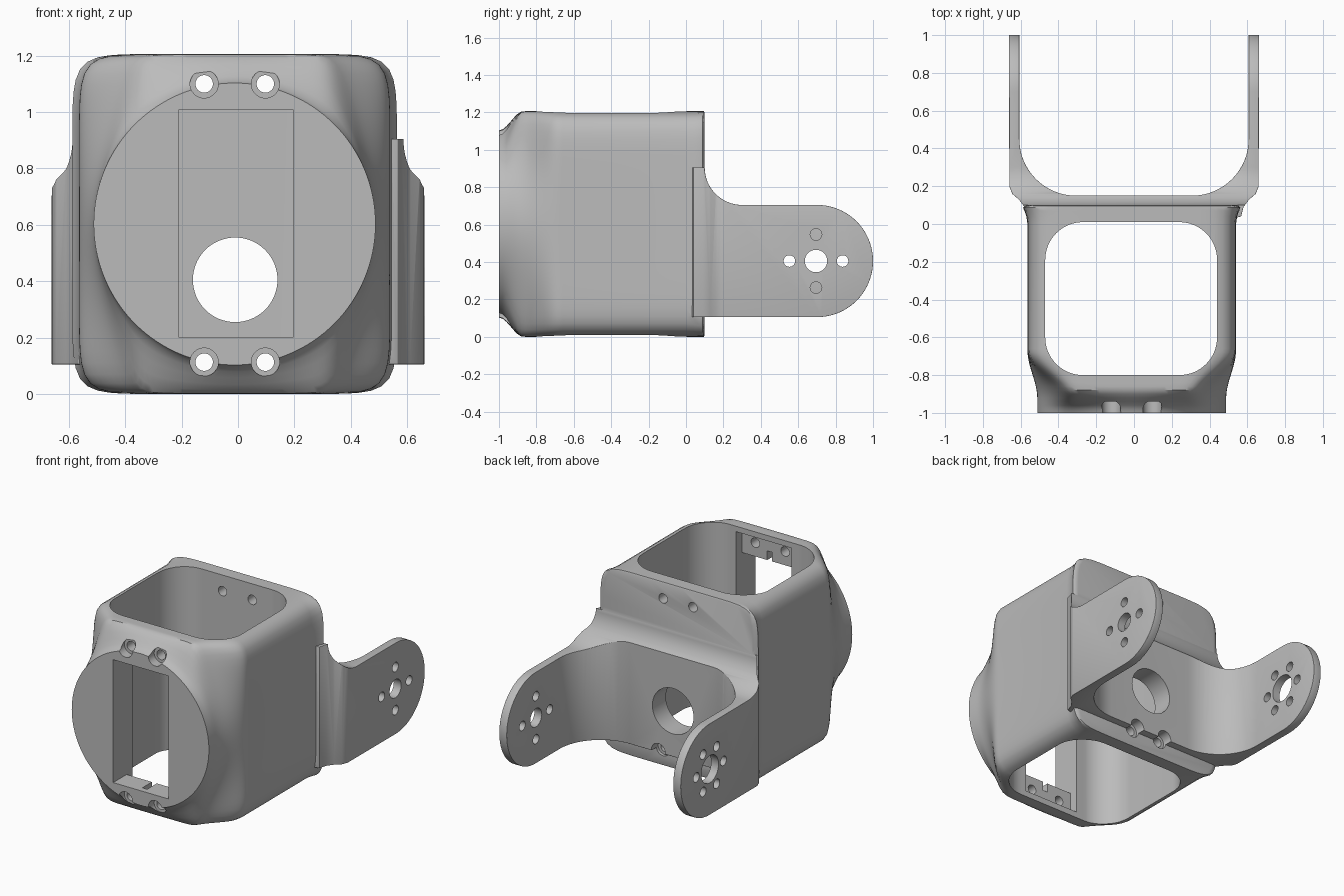
import bpy, bmesh
from math import sin, cos, pi, radians

if "Cube" in bpy.data.objects:
    bpy.data.objects.remove(bpy.data.objects["Cube"])

grey = bpy.data.materials.new("plain_grey")
grey.use_nodes = True
colour = (0.5, 0.5, 0.5, 1)
grey.diffuse_color = colour
grey.node_tree.nodes["Principled BSDF"].inputs["Base Color"].default_value = colour

CX, CZ = -0.012, 0.603  # centre of the housing


def loft(name, rings):
    """Skin a list of equal-length point rings and cap both ends."""
    bm = bmesh.new()
    loops = [[bm.verts.new(p) for p in ring] for ring in rings]
    for a, b in zip(loops, loops[1:]):
        for i in range(len(a)):
            bm.faces.new((a[i - 1], a[i], b[i], b[i - 1]))
    bm.faces.new(loops[0])
    bm.faces.new(loops[-1])
    bmesh.ops.recalc_face_normals(bm, faces=bm.faces)
    mesh = bpy.data.meshes.new(name)
    bm.to_mesh(mesh)
    bm.free()
    mesh.materials.append(grey)
    obj = bpy.data.objects.new(name, mesh)
    bpy.context.collection.objects.link(obj)
    return obj


def prism(name, pts, axis, lo, hi):
    place = {"x": lambda u, v, h: (h, u, v),
             "y": lambda u, v, h: (u, h, v),
             "z": lambda u, v, h: (u, v, h)}[axis]
    return loft(name, [[place(u, v, h) for u, v in pts] for h in (lo, hi)])


def arc(cx, cy, r, start, end, n=16):
    steps = [radians(start + (end - start) * i / n) for i in range(n + 1)]
    return [(cx + r * cos(t), cy + r * sin(t)) for t in steps]


def circle(cx, cy, r, n=40):
    return arc(cx, cy, r, 0, 360, n)[:-1]


def box(x0, x1, y0, y1, r=0):
    if not r:
        return [(x0, y0), (x1, y0), (x1, y1), (x0, y1)]
    return (arc(x1 - r, y1 - r, r, 0, 90) + arc(x0 + r, y1 - r, r, 90, 180)
            + arc(x0 + r, y0 + r, r, 180, 270) + arc(x1 - r, y0 + r, r, 270, 360))


def apply(obj, mod):
    bpy.context.view_layer.objects.active = obj
    bpy.ops.object.modifier_apply(modifier=mod.name)


def combine(obj, other, operation):
    mod = obj.modifiers.new("combine", "BOOLEAN")
    mod.operation, mod.solver, mod.object = operation, "EXACT", other
    apply(obj, mod)
    bpy.data.objects.remove(other)


def ease(t):
    t = min(max(t, 0), 1)
    return t * t * (3 - 2 * t)


def housing_ring(y, grow=0.0, n=128):
    """Round face at the front easing into a rounded rectangle behind."""
    sx, sz = ease((y + 0.92) / 0.25), ease((y + 1) / 0.13)
    a, b = 0.552 + grow, CZ + min(grow, 0)
    ring = []
    for i in range(n):
        c, s = cos(2 * pi * i / n), sin(2 * pi * i / n)
        r = (abs(c / a) ** 10 + abs(s / b) ** 10) ** -0.1
        ring.append((CX + c * (0.5 + (r - 0.5) * sx), y, CZ + s * (0.5 + (r - 0.5) * sz)))
    return ring


# Housing: round front blending to a square body with a flared back edge
rings = [housing_ring(-1 + 0.02 * i) for i in range(18)]
rings += [housing_ring(y, g) for y, g in
          ((0, 0), (0.04, 0.006), (0.07, 0.016), (0.087, 0.024), (0.096, 0.012), (0.1, -0.008))]
housing = loft("bracket_housing", rings)

# Fork: U plan trimmed by the side outline
plan = [(0.53, 0.03), (0.567, 0.04), (0.58, 0.09), (0.61, 0.13), (0.645, 0.16), (0.66, 0.2),
        (0.662, 1.1), (0.607, 1.1)] + arc(0.307, 0.45, 0.3, 0, -90)
fork = prism("fork", plan + [(-x, y) for x, y in reversed(plan)], "z", -0.1, 1.3)
side = ([(-0.1, 0.105)] + arc(0.7, 0.405, 0.3, -90, 90, 40)
        + arc(0.3, 0.905, 0.2, -90, -180) + [(-0.1, 0.905)])
combine(fork, prism("side_outline", side, "x", -1, 1), "INTERSECT")
bevel = fork.modifiers.new("soft_edges", "BEVEL")
bevel.width, bevel.segments, bevel.limit_method = 0.016, 3, "ANGLE"
bevel.angle_limit = radians(50)
apply(fork, bevel)
combine(housing, fork, "UNION")

# Vertical tunnel, front window, inner pocket and its notch
cutters = [
    prism("tunnel", box(-0.47, 0.44, -0.8, 0.01, 0.2), "z", -0.2, 1.4),
    prism("window", box(-0.21, 0.195, 0.2, 1.01), "y", -1.1, -0.7),
    prism("pocket", box(-0.21, 0.195, 0.04, 1.17), "y", -0.86, -0.7),
    prism("notch", box(-0.025, 0.01, 0.14, 1.07), "y", -0.96, -0.7),
    prism("cable_hole", circle(-0.01, 0.405, 0.15, 64), "y", -0.3, 0.4),
]
# Screw holes through front and back, with counterbores
for x in (-0.12, 0.097):
    for z in (0.113, 1.1):
        cutters.append(prism("screw_hole", circle(x, z, 0.031), "y", -1.2, 0.4))
        cutters.append(prism("front_counterbore", circle(x, z, 0.05), "y", -1.2, -0.94))
    cutters.append(prism("back_counterbore", circle(x, 0.113, 0.05), "y", 0.08, 0.4))
# Hub and ring holes in each arm
for sign, hub, count in ((1, 0.06, 4), (-1, 0.09, 6)):
    lo, hi = sorted((0.5 * sign, 0.8 * sign))
    cutters.append(prism("hub_hole", circle(0.695, 0.405, hub), "x", lo, hi))
    for u, v in circle(0.695, 0.405, 0.142, count):
        cutters.append(prism("ring_hole", circle(u, v, 0.031, 24), "x", lo, hi))
for cutter in cutters:
    combine(housing, cutter, "DIFFERENCE")

bpy.ops.object.select_all(action="DESELECT")
housing.select_set(True)
bpy.context.view_layer.objects.active = housing
bpy.ops.object.shade_smooth_by_angle(angle=radians(32))
